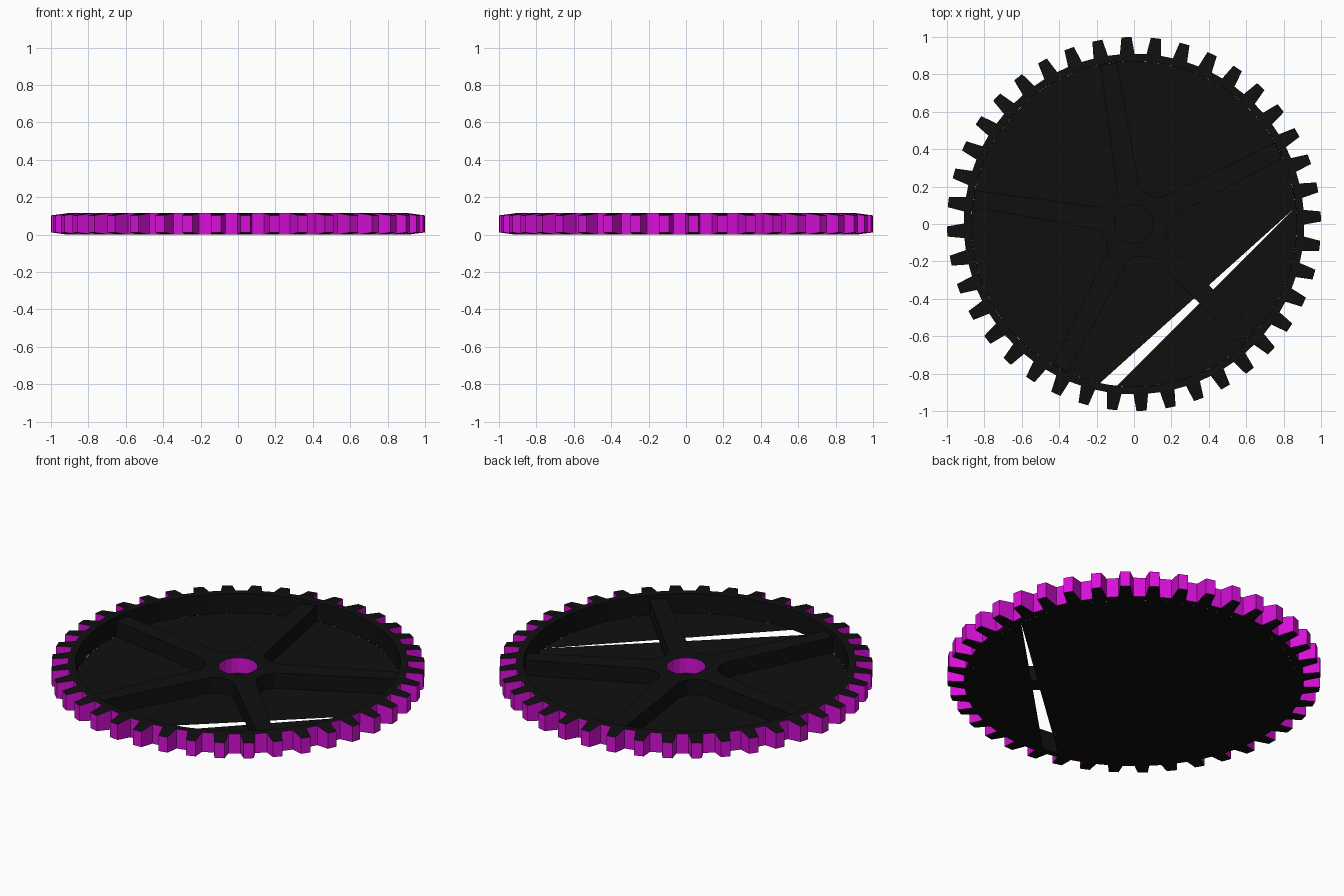
import bpy, bmesh, math
from math import cos, sin, radians, pi

if "Cube" in bpy.data.objects:
    bpy.data.objects.remove(bpy.data.objects["Cube"])

H = 0.115          # gear thickness
TEETH = 40
R_IN, R_ROOT, R_TIP = 0.87, 0.91, 1.0


def mat(name, col):
    m = bpy.data.materials.new(name)
    m.diffuse_color = (*col, 1)
    m.use_nodes = True
    m.node_tree.nodes["Principled BSDF"].inputs["Base Color"].default_value = m.diffuse_color
    return m


BLACK = mat("black", (0.005, 0.005, 0.005))
MAGENTA = mat("magenta", (0.68, 0.005, 0.68))


def finish(bm, name, recalc=True):
    if recalc:
        bmesh.ops.recalc_face_normals(bm, faces=bm.faces[:])
    me = bpy.data.meshes.new(name)
    bm.to_mesh(me)
    bm.free()
    me.materials.append(BLACK)
    me.materials.append(MAGENTA)
    ob = bpy.data.objects.new(name, me)
    bpy.context.collection.objects.link(ob)
    return ob


def polar(r, a, z):
    return (r * cos(a), r * sin(a), z)


# Toothed rim: ring with tapered, slightly chamfered teeth
bm = bmesh.new()
rings = []
for z, z_tip in ((0, 0.012), (H, H - 0.012)):
    inner, root, tip = [], [], []
    for i in range(TEETH):
        a = radians(2.3) + i * 2 * pi / TEETH
        for s in (-1, 1):
            inner.append(bm.verts.new(polar(R_IN, a + s * 0.043, z)))
            root.append(bm.verts.new(polar(R_ROOT, a + s * 0.043, z)))
            tip.append(bm.verts.new(polar(R_TIP, a + s * 0.027, z_tip)))
    rings.append((inner, root, tip))
(bi, br, bt), (ti, tr, tt) = rings


def quad(*v, m=0):
    bm.faces.new(v).material_index = m


n = TEETH * 2
for i in range(n):
    j = (i + 1) % n
    quad(ti[i], tr[i], tr[j], ti[j])
    quad(bi[i], br[i], br[j], bi[j])
    quad(bi[i], bi[j], ti[j], ti[i])
    if i % 2 == 0:                      # tooth
        quad(tr[i], tt[i], tt[j], tr[j])
        quad(br[i], bt[i], bt[j], br[j])
        quad(bt[i], bt[j], tt[j], tt[i], m=1)
        for k in (i, j):
            quad(br[k], bt[k], tt[k], tr[k], m=1)
    else:                               # valley
        quad(br[i], br[j], tr[j], tr[i], m=1)
finish(bm, "toothed_rim")

# Web plate: thin floor in two pieces, leaving the tapered slit
bm = bmesh.new()
a_tip = math.atan2(0.09, 0.86)
a_left = math.atan2(-0.84, -0.18) + 2 * pi
a_right = math.atan2(-0.86, -0.09) + 2 * pi
for a0, a1, k in ((a_tip, a_left, 48), (a_right, a_tip + 2 * pi, 24)):
    vs = [bm.verts.new(polar(R_IN, a0 + (a1 - a0) * i / k, 0)) for i in range(k + 1)]
    bm.faces.new(vs[::-1])
finish(bm, "web_plate", False)

# Hub and five tapered spokes, with the centre bore
bm = bmesh.new()
outline = []
for i in range(5):
    a = radians(27 + 72 * i)
    for x, y in ((0.2, -0.06), (0.866, -0.045), (0.866, 0.045), (0.2, 0.06)):
        outline.append((x * cos(a) - y * sin(a), x * sin(a) + y * cos(a)))
    for d in (28, 44):
        outline.append(polar(0.178, a + radians(d), 0)[:2])
bore = [polar(0.105, 2 * pi * i / 20, 0)[:2] for i in range(20)]
loops = []
for z in (0.002, 0.092):
    edges, pair = [], []
    for pts in (outline, bore):
        vs = [bm.verts.new((x, y, z)) for x, y in pts]
        edges += [bm.edges.new((vs[i - 1], vs[i])) for i in range(len(vs))]
        pair.append(vs)
    bmesh.ops.triangle_fill(bm, edges=edges, use_beauty=True)
    loops.append(pair)
for m in (0, 1):
    lo, hi = loops[0][m], loops[1][m]
    for i in range(len(lo)):
        bm.faces.new((lo[i - 1], lo[i], hi[i], hi[i - 1])).material_index = m
# drop any fill across the bore
bad = [f for f in bm.faces if abs(f.normal.z) > 0.9 or f.normal.length == 0]
bad = [f for f in bad if f.calc_center_median().xy.length < 0.09]
bmesh.ops.delete(bm, geom=bad, context='FACES')
finish(bm, "hub_and_spokes")
